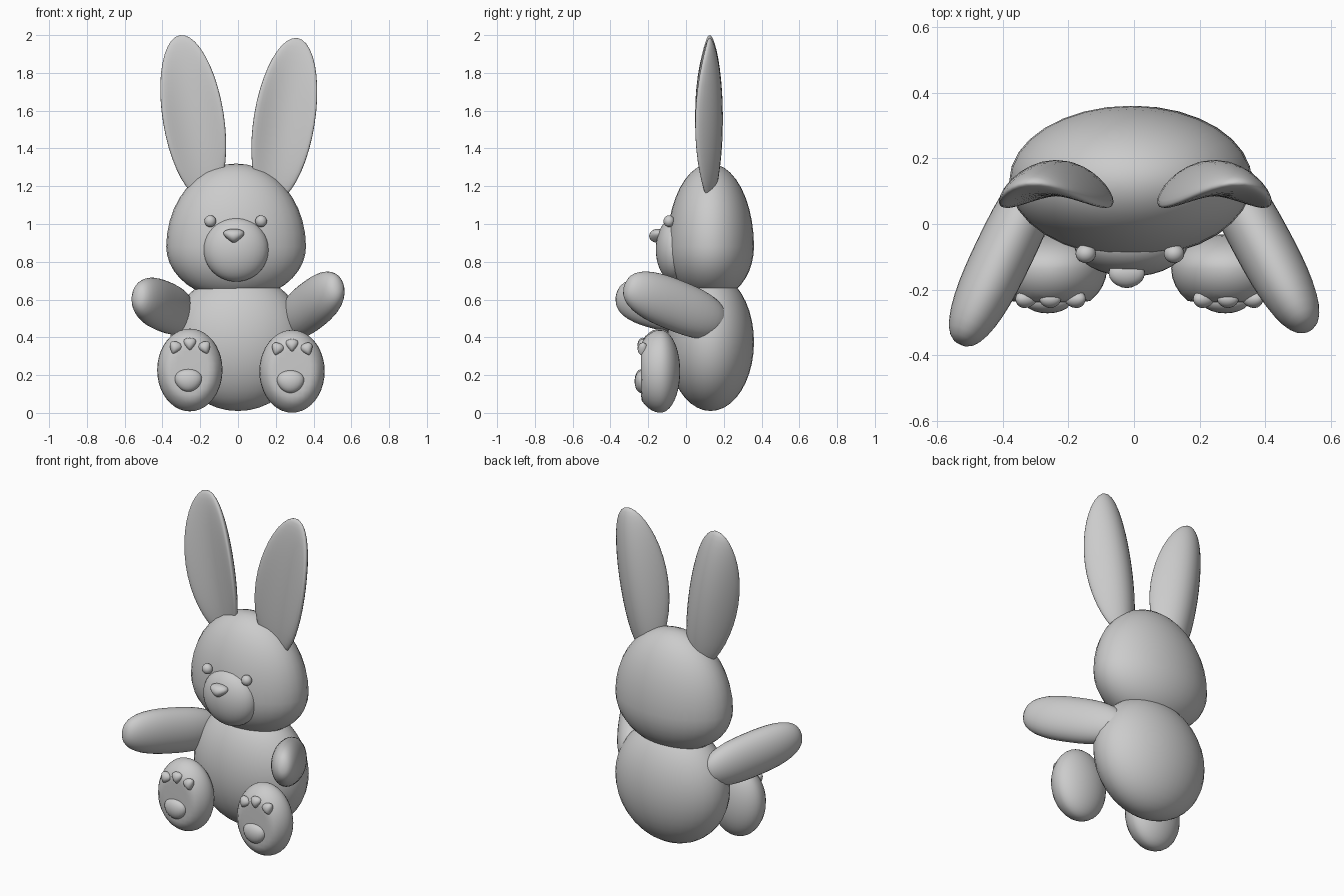
import bpy
import bmesh
from mathutils import Matrix, Vector, Euler

if "Cube" in bpy.data.objects:
    bpy.data.objects.remove(bpy.data.objects["Cube"])


def blob(name, loc, radii, rot=None, shape=None, seg=32, rings=20):
    """Smooth ellipsoid; shape() may deform the unit sphere before scaling."""
    bm = bmesh.new()
    bmesh.ops.create_uvsphere(bm, u_segments=seg, v_segments=rings, radius=1)
    r = Vector(radii)
    for v in bm.verts:
        p = shape(v.co.copy()) if shape else v.co
        v.co = Vector((p.x * r.x, p.y * r.y, p.z * r.z))
    for f in bm.faces:
        f.smooth = True
    me = bpy.data.meshes.new(name)
    bm.to_mesh(me)
    bm.free()
    ob = bpy.data.objects.new(name, me)
    bpy.context.collection.objects.link(ob)
    m = rot.to_matrix().to_4x4() if rot else Matrix()
    ob.matrix_world = Matrix.Translation(loc) @ m
    return ob


def egg(p):
    # taller above the widest line than below it
    if p.z < 0:
        p.z *= 0.64
    return p


def cupped(p):
    # ear bent backwards across its width, hollow at the front
    p.y -= 1.5 * p.x ** 2 + 0.27 * p.z ** 2
    return p


def capsule(p):
    # blunter ends than an ellipsoid
    r = max(1 - p.z ** 2, 0) ** 0.5
    if r > 1e-4:
        k = (1 - abs(p.z) ** 2.6) ** (1 / 2.6) / r
        p.x *= k
        p.y *= k
    return p


def flat_sole(p):
    # front of the foot is cut nearly flat
    if p.y < 0:
        p.y = max(p.y * 1.35, -1.0 + 0.06 * (p.y + 1))
    return p


def tapered(p):
    # rounded triangle, point down
    p.x *= 0.8 + 0.45 * p.z
    return p


# body and head
blob("body", (0, 0.13, 0.375), (0.36, 0.23, 0.365))
blob("head", (-0.01, 0.13, 0.88), (0.37, 0.23, 0.44), shape=egg)

# face
blob("snout", (-0.01, -0.06, 0.865), (0.173, 0.1, 0.17))
blob("nose", (-0.022, -0.15, 0.937), (0.062, 0.045, 0.037), shape=tapered, seg=20, rings=12)
for side, x in (("left", -0.147), ("right", 0.122)):
    blob(side + "_eye", (x, -0.09, 1.015), (0.031, 0.029, 0.031), seg=20, rings=12)

# ears
for side, s, x, z in (("left", -1, -0.237, 1.565), ("right", 1, 0.245, 1.55)):
    blob(side + "_ear", (x, 0.14, z), (0.162, 0.055, 0.44),
         Euler((0, s * 0.16, 0)), cupped)

# arms reaching forward
for side, loc, d in (("left", (-0.395, -0.085, 0.565), (-0.25, -0.52, 0.1)),
                     ("right", (0.39, -0.058, 0.57), (0.28, -0.52, 0.21))):
    blob(side + "_arm", loc, (0.09, 0.135, 0.315),
         Vector(d).to_track_quat('Z', 'Y'), capsule)

# feet with sole pads
for side, x, z in (("left", -0.255, 0.227), ("right", 0.286, 0.22)):
    blob(side + "_foot", (x, -0.135, z), (0.173, 0.104, 0.219), shape=flat_sole)
    blob(side + "_heel_pad", (x - 0.008, -0.235, z - 0.055), (0.078, 0.037, 0.06),
         shape=lambda p: Vector((p.x * (0.92 + 0.15 * p.z), p.y, p.z)), seg=20, rings=12)
    for i, dx in enumerate((-0.078, 0.0, 0.08)):
        blob(f"{side}_toe_pad_{i + 1}", (x + dx, -0.228, z + (0.137 if i == 1 else 0.117)),
             (0.037, 0.028, 0.034), Euler((0, -0.35 * (i - 1), 0)), tapered, 20, 12)
